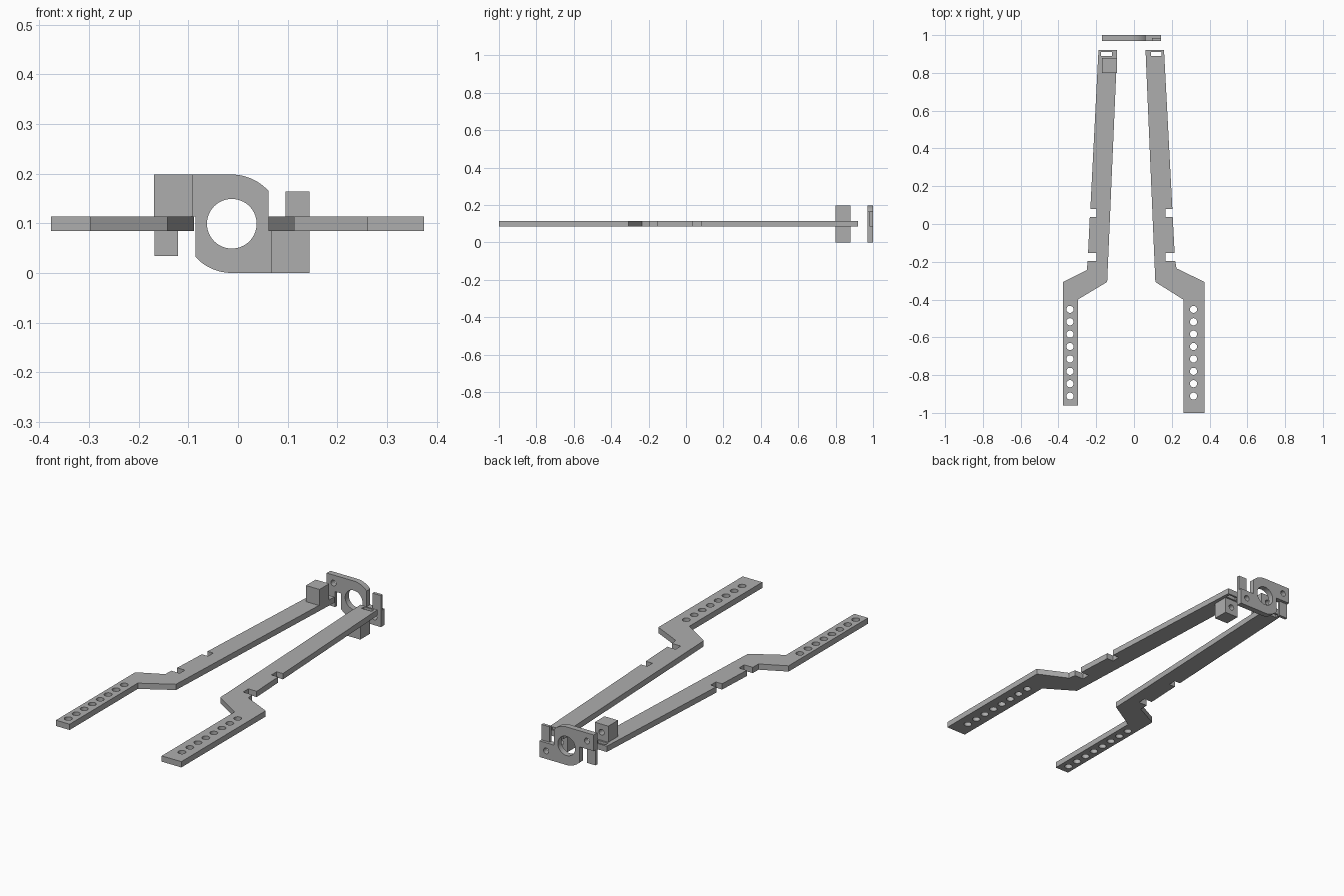
import bpy, bmesh, math
from mathutils import Matrix, Vector

cube = bpy.data.objects.get("Cube")
if cube:
    bpy.data.objects.remove(cube, do_unlink=True)

gray = bpy.data.materials.new("plain_gray")
gray.use_nodes = True
color = (0.42, 0.42, 0.42, 1)
gray.diffuse_color = color
gray.node_tree.nodes["Principled BSDF"].inputs["Base Color"].default_value = color

MID = 0.099        # height of the arm centre plane
THICK = 0.03       # sheet thickness
CX = -0.0125       # centre of the mounting plate


def finish(obj):
    bm = bmesh.new()
    bm.from_mesh(obj.data)
    bmesh.ops.remove_doubles(bm, verts=bm.verts, dist=1e-5)
    bmesh.ops.recalc_face_normals(bm, faces=bm.faces)
    bm.to_mesh(obj.data)
    bm.free()
    obj.data.materials.clear()
    obj.data.materials.append(gray)
    bpy.ops.object.select_all(action="DESELECT")
    obj.select_set(True)
    bpy.context.view_layer.objects.active = obj
    bpy.ops.object.shade_smooth_by_angle(angle=math.radians(30))


def circle(x, y, r, n=32):
    return [(x + r * math.cos(i * math.tau / n), y + r * math.sin(i * math.tau / n))
            for i in range(n)]


def rect(x0, x1, y0, y1):
    return [(x0, y0), (x1, y0), (x1, y1), (x0, y1)]


def sheet(name, loops, thickness, matrix):
    """Flat sheet from an outline followed by its hole loops."""
    curve = bpy.data.curves.new(name, "CURVE")
    curve.dimensions = "2D"
    curve.fill_mode = "BOTH"
    curve.extrude = thickness / 2
    for loop in loops:
        spline = curve.splines.new("POLY")
        spline.points.add(len(loop) - 1)
        for point, (x, y) in zip(spline.points, loop):
            point.co = (x, y, 0, 1)
        spline.use_cyclic_u = True
    temp = bpy.data.objects.new(name + "_curve", curve)
    bpy.context.collection.objects.link(temp)
    graph = bpy.context.evaluated_depsgraph_get()
    mesh = bpy.data.meshes.new_from_object(temp.evaluated_get(graph))
    bpy.data.objects.remove(temp, do_unlink=True)
    mesh.transform(matrix)
    mesh.name = name
    obj = bpy.data.objects.new(name, mesh)
    bpy.context.collection.objects.link(obj)
    finish(obj)
    return obj


def arm(name, outline, slot, hole_x):
    holes = [circle(hole_x, -0.452 - i * 0.0656, 0.019) for i in range(8)]
    sheet(name, [outline, rect(*slot, 0.889, 0.91)] + holes, THICK,
          Matrix.Translation((0, 0, MID)))


# Two cranked arms with edge notches, adjustment holes and an end slot
arm("right_arm", [
    (-0.188, 0.92), (-0.089, 0.92), (-0.142, -0.307), (-0.297, -0.40),
    (-0.297, -0.96), (-0.376, -0.96), (-0.376, -0.307), (-0.248, -0.243),
    (-0.247, -0.196), (-0.198, -0.196), (-0.198, -0.153), (-0.243, -0.153),
    (-0.234, 0.037), (-0.198, 0.037), (-0.198, 0.08), (-0.231, 0.08)],
    (-0.174, -0.117), -0.339)
arm("left_arm", [
    (0.159, 0.92), (0.061, 0.92), (0.113, -0.307), (0.261, -0.40),
    (0.261, -1.0), (0.374, -1.0), (0.374, -0.307), (0.225, -0.235),
    (0.218, -0.196), (0.167, -0.196), (0.167, -0.153), (0.215, -0.153),
    (0.205, 0.037), (0.167, 0.037), (0.167, 0.08), (0.203, 0.08)],
    (0.089, 0.146), 0.315)


def mount_block(name, sign):
    """Cube on the arm end with a blind screw hole in its back face."""
    center = Vector((CX + sign * 0.1175, 0.84, MID - sign * 0.057))
    bpy.ops.mesh.primitive_cube_add(size=1, location=center)
    block = bpy.context.object
    block.name = name
    block.scale = (0.078, 0.08, 0.084)
    bpy.ops.object.transform_apply(location=True, rotation=True, scale=True)
    bpy.ops.mesh.primitive_cylinder_add(vertices=32, radius=0.015, depth=0.08,
                                        location=center + Vector((0, 0.02, 0)),
                                        rotation=(math.pi / 2, 0, 0))
    cutter = bpy.context.object
    cutter.hide_render = True
    mod = block.modifiers.new("screw_hole", "BOOLEAN")
    mod.operation = "DIFFERENCE"
    mod.solver = "EXACT"
    mod.object = cutter
    bpy.context.view_layer.objects.active = block
    bpy.ops.object.modifier_apply(modifier=mod.name)
    bpy.data.objects.remove(cutter, do_unlink=True)
    finish(block)


mount_block("right_mount_block", -1)
mount_block("left_mount_block", 1)

# Mounting plate: half an outline, repeated with a half turn about its centre
R, HALF, END = 0.099, 0.0735, 0.156
stop = math.acos(HALF / R)
half = [(R * math.cos(a), R * math.sin(a)) for a in
        [math.pi / 2 + (stop - math.pi / 2) * i / 12 for i in range(13)]]
half += [(HALF, -THICK / 2), (END, -THICK / 2), (END, -R)]
outline = half + [(-x, -y) for x, y in half]
upright = Matrix.Translation((CX, 0.985, MID)) @ Matrix.Rotation(math.pi / 2, 4, "X")
sheet("mounting_plate", [outline, circle(0, 0, 0.05, 64),
                         circle(0.1175, -0.057, 0.015), circle(-0.1175, 0.057, 0.015)],
      THICK, upright)

# Thin locking tabs, flush with the plate's front face
forward = Matrix.Translation((0, -THICK / 4, 0)) @ upright
for name, turn in (("left_locking_tab", 0), ("right_locking_tab", math.pi)):
    sheet(name, [rect(0.108, END, -THICK / 2, 0.065)], THICK / 2,
          forward @ Matrix.Rotation(turn, 4, "Z"))
